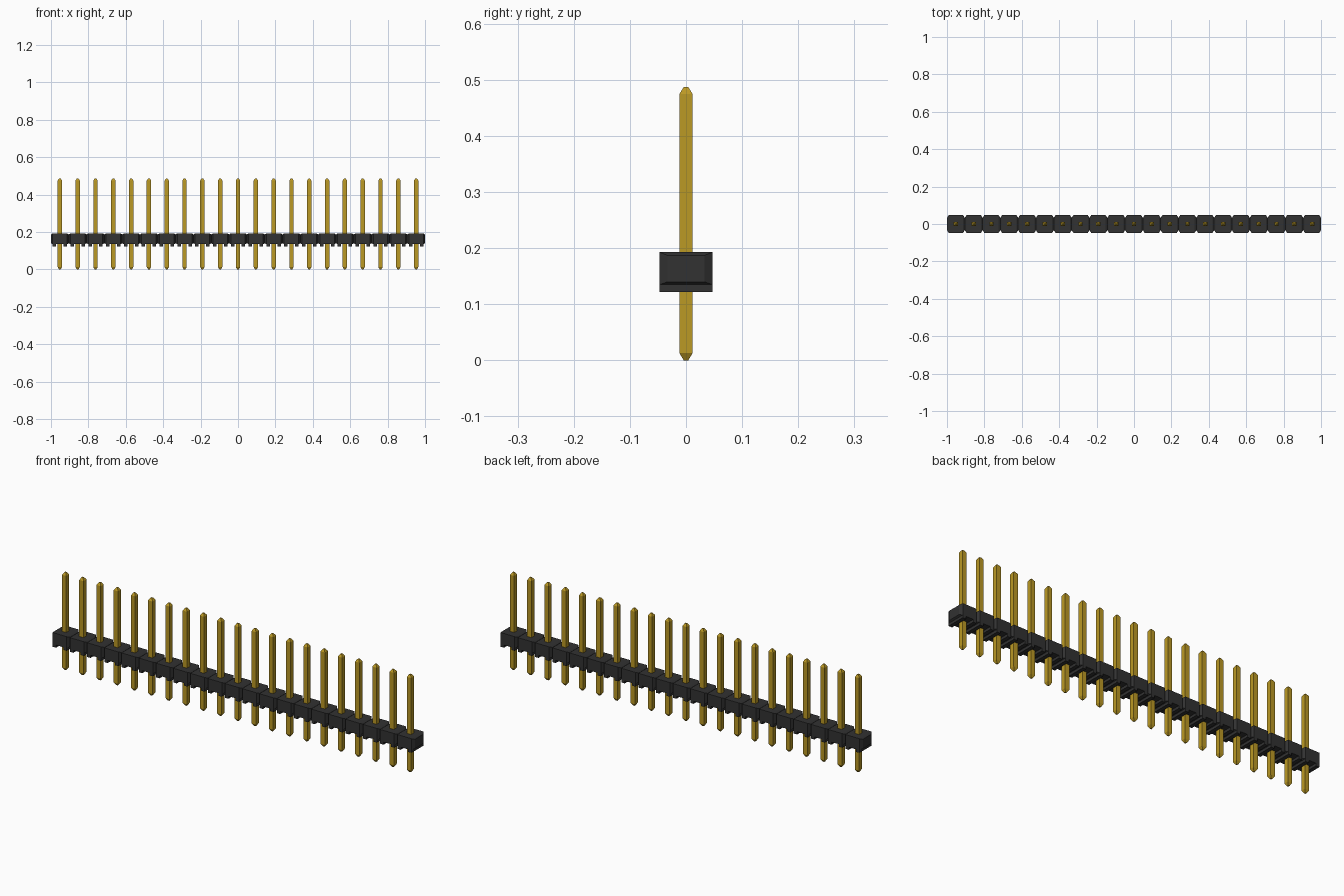
import bpy
import bmesh

cube = bpy.data.objects.get("Cube")
if cube:
    bpy.data.objects.remove(cube, do_unlink=True)

COUNT = 21
PITCH = 2 / COUNT


def make_material(name, color, metallic=0.0):
    mat = bpy.data.materials.new(name)
    mat.use_nodes = True
    mat.diffuse_color = color
    mat.node_tree.nodes["Principled BSDF"].inputs["Base Color"].default_value = color
    return mat


def loft(bm, rings):
    """Join rings of points with quads and close both ends."""
    loops = [[bm.verts.new(p) for p in ring] for ring in rings]
    n = len(loops[0])
    for a, b in zip(loops, loops[1:]):
        for i in range(n):
            j = (i + 1) % n
            bm.faces.new((a[i], a[j], b[j], b[i]))
    bm.faces.new(loops[0][::-1])
    bm.faces.new(loops[-1])


def square(cx, half, z):
    return [(cx + sx * half, sy * half, z)
            for sx, sy in ((-1, -1), (1, -1), (1, 1), (-1, 1))]


def end_rect(x, half_y, z0, z1):
    return [(x, -half_y, z0), (x, half_y, z0), (x, half_y, z1), (x, -half_y, z1)]


def finish(bm, name, mat):
    bmesh.ops.recalc_face_normals(bm, faces=bm.faces)
    mesh = bpy.data.meshes.new(name)
    bm.to_mesh(mesh)
    bm.free()
    mesh.materials.append(mat)
    obj = bpy.data.objects.new(name, mesh)
    bpy.context.collection.objects.link(obj)
    return obj


black = make_material("black plastic", (0.032, 0.032, 0.032, 1))
gold = make_material("gold plating", (0.50, 0.32, 0.018, 1))

HALF_Y = 0.047
TOP, BELLY, FOOT = 0.193, 0.135, 0.122
TAPER = 0.009

for i in range(COUNT):
    x = (i - (COUNT - 1) / 2) * PITCH
    h = PITCH / 2

    # Housing block, tapered toward its neighbours
    bm = bmesh.new()
    loft(bm, [
        end_rect(x - h, 0.033, 0.140, 0.187),
        end_rect(x - h + TAPER, HALF_Y, BELLY, TOP),
        end_rect(x + h - TAPER, HALF_Y, BELLY, TOP),
        end_rect(x + h, 0.033, 0.140, 0.187),
    ])
    # Standoff feet on both sides of the channel under the pin
    for side in (-1, 1):
        loft(bm, [end_rect(x + side * d, HALF_Y, FOOT, BELLY)
                  for d in (0.020, h - TAPER)])
    finish(bm, f"housing_block_{i + 1}", black)

    # Square pin with blunt pointed tips
    bm = bmesh.new()
    loft(bm, [square(x, half, z) for half, z in (
        (0.004, 0.0), (0.0117, 0.013), (0.0117, 0.475), (0.004, 0.487))])
    finish(bm, f"pin_{i + 1}", gold)
